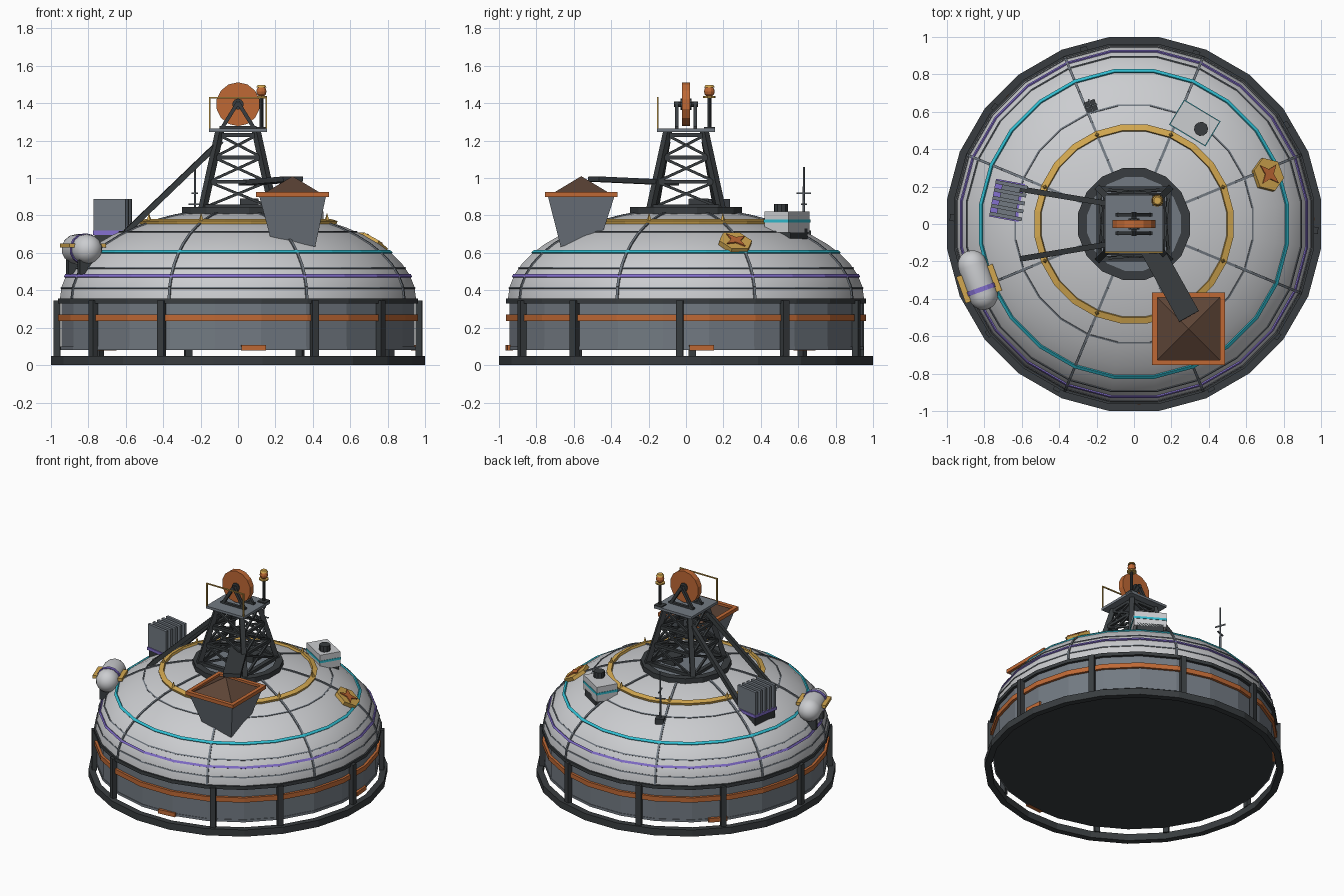
import bpy, bmesh
from math import sin, cos, pi, radians, sqrt, atan2
from mathutils import Matrix, Vector

old = bpy.data.objects.get("Cube")
if old:
    bpy.data.objects.remove(old, do_unlink=True)


def material(name, rgb):
    m = bpy.data.materials.new(name)
    m.use_nodes = True
    m.diffuse_color = (*rgb, 1)
    m.node_tree.nodes["Principled BSDF"].inputs["Base Color"].default_value = (*rgb, 1)
    return m


DARK = material("dark frame", (0.04, 0.046, 0.05))
STEEL = material("steel grey", (0.17, 0.195, 0.225))
WHITE = material("pale shell", (0.6, 0.61, 0.63))
ORANGE = material("burnt orange", (0.52, 0.14, 0.035))
YELLOW = material("warm yellow", (0.65, 0.39, 0.08))
CYAN = material("cyan", (0.03, 0.5, 0.62))
PURPLE = material("purple", (0.23, 0.16, 0.62))
BROWN = material("ore brown", (0.11, 0.058, 0.037))

I = Matrix.Identity(4)
SEG = 24
RIM, RISE, SPRING = 0.96, 0.48, 0.355   # dome radius, height and start


def finish(name, mat, bm, smooth=False):
    bmesh.ops.recalc_face_normals(bm, faces=bm.faces)
    me = bpy.data.meshes.new(name)
    bm.to_mesh(me)
    bm.free()
    ob = bpy.data.objects.new(name, me)
    bpy.context.collection.objects.link(ob)
    me.materials.append(mat)
    if smooth:
        bpy.ops.object.select_all(action='DESELECT')
        ob.select_set(True)
        bpy.context.view_layer.objects.active = ob
        bpy.ops.object.shade_smooth_by_angle(angle=radians(35))
    return ob


def box(bm, loc, size, m=I):
    mat = m @ Matrix.Translation(loc) @ Matrix.Diagonal((*size, 1))
    return bmesh.ops.create_cube(bm, size=1, matrix=mat)["verts"]


def beam(bm, a, b, w, h=None):
    a, b = Vector(a), Vector(b)
    m = Matrix.Translation((a + b) / 2) @ (b - a).to_track_quat('Z', 'Y').to_matrix().to_4x4()
    box(bm, (0, 0, 0), (w, h or w, (b - a).length), m)


def cone(bm, loc, r1, r2, depth, sides=12, m=I):
    bmesh.ops.create_cone(bm, cap_ends=True, segments=sides, radius1=r1, radius2=r2,
                          depth=depth, matrix=m @ Matrix.Translation(loc))


def lathe(name, mat, prof, closed=True, sides=SEG, m=I, smooth=False):
    bm = bmesh.new()
    rows = []
    for i in range(sides):
        a = 2 * pi * (i + 0.5) / sides
        rows.append([bm.verts.new(m @ Vector((r * cos(a), r * sin(a), z))) for r, z in prof])
    n = len(prof)
    for i in range(sides):
        p, q = rows[i], rows[(i + 1) % sides]
        for j in range(n if closed else n - 1):
            k = (j + 1) % n
            bm.faces.new((p[j], q[j], q[k], p[k]))
    bmesh.ops.remove_doubles(bm, verts=bm.verts, dist=1e-5)
    return finish(name, mat, bm, smooth)


def hoop(name, mat, r0, r1, z0, z1, sides=SEG):
    return lathe(name, mat, [(r0, z0), (r1, z0), (r1, z1), (r0, z1)], sides=sides)


def dome_z(r):
    return SPRING + RISE * sqrt(max(0, 1 - (r / RIM) ** 2))


def dome_band(name, mat, r, width, lift):
    """Raised hoop lying on the shell, square to its slope."""
    n = Vector((r / RIM ** 2, (dome_z(r) - SPRING) / RISE ** 2)).normalized()
    t = Vector((n.y, -n.x)) * width / 2
    c = Vector((r, dome_z(r)))
    lathe(name, mat, [tuple(c + s * t + d * n)
                      for s, d in ((-1, -0.02), (1, -0.02), (1, lift), (-1, lift))])


def radial(x, y, z):
    """Local frame: x points outward, y along the tangent."""
    return Matrix.Translation((x, y, z)) @ Matrix.Rotation(atan2(y, x), 4, 'Z')


def prism(bm, pts, z0, z1, m):
    lo, hi = [[bm.verts.new(m @ Vector((x, y, z))) for x, y in pts] for z in (z0, z1)]
    bm.faces.new(lo)
    bm.faces.new(hi)
    for i in range(len(pts)):
        k = (i + 1) % len(pts)
        bm.faces.new((lo[i], lo[k], hi[k], hi[i]))


# Base ring, drum wall and bands
hoop("base_ring", DARK, 0.965, 1.0086, 0, 0.05)
lathe("drum_wall", STEEL, [(0.952, 0.1), (0.952, 0.34), (0, 0.34)], closed=False)
lathe("drum_floor", DARK, [(0, 0.08), (0.948, 0.08), (0.948, 0.105)], closed=False)
hoop("drum_band", ORANGE, 0.94, 0.97, 0.235, 0.27)
hoop("drum_top_ring", DARK, 0.93, 0.972, 0.33, 0.355)
hoop("drum_foot_ring", STEEL, 0.93, 0.956, 0.082, 0.1)

# Wall posts and low hatches, angles counted from the front
bm = bmesh.new()
for deg in (25, 52, 88, 123, 160, 196, 230, 268, 307, 335):
    box(bm, (0.968, 0, 0.195), (0.035, 0.038, 0.3), Matrix.Rotation(radians(deg - 90), 4, 'Z'))
finish("wall_posts", DARK, bm)
bm = bmesh.new()
for deg in (5, 95, 228):
    box(bm, (0.948, 0, 0.093), (0.03, 0.13, 0.03), Matrix.Rotation(radians(deg - 90), 4, 'Z'))
finish("wall_hatches", ORANGE, bm)

# Dome shell with hoops
prof = [(RIM * cos(t), SPRING + RISE * sin(t)) for t in [i * pi / 24 for i in range(12)]]
lathe("dome_shell", WHITE, prof + [(0, SPRING + RISE)], closed=False, smooth=True)
dome_band("purple_hoop", PURPLE, 0.929, 0.016, 0.007)
dome_band("cyan_hoop", CYAN, 0.822, 0.02, 0.008)
dome_band("yellow_hoop", YELLOW, 0.515, 0.035, 0.016)
for i, r in enumerate((0.953, 0.902, 0.64)):
    dome_band(f"seam_hoop_{i + 1}", STEEL, r, 0.009, 0.003)

# Eight shell ribs and the small spikes on the yellow hoop
bm, spikes = bmesh.new(), bmesh.new()
for i in range(8):
    m = Matrix.Rotation(2 * pi * (i + 0.5) / 8, 4, 'Z')
    pts = [m @ Vector((r, 0, z)) for r, z in prof]
    for a, b in zip(pts, pts[1:]):
        beam(bm, a, b, 0.014, 0.014)
    cone(spikes, (0.515, 0, dome_z(0.515) + 0.03), 0.016, 0, 0.05, 4, m)
finish("shell_ribs", STEEL, bm)
finish("hoop_spikes", YELLOW, spikes)

# Tower footing
lathe("crown_plate", STEEL, [(0.28, 0.79), (0.28, 0.838), (0, 0.838)], closed=False, sides=16)
hoop("crown_ring", DARK, 0.255, 0.305, 0.79, 0.846, 16)

# Tower legs, girts and cross bracing
def leg(sx, sy, z):
    w = 0.19 - 0.09 * (z - 0.83) / 0.41
    return Vector((sx * w, sy * w, z))


corners = [(-1, -1), (1, -1), (1, 1), (-1, 1)]
levels = (0.84, 0.98, 1.11, 1.23)
bm = bmesh.new()
for i, c in enumerate(corners):
    d = corners[(i + 1) % 4]
    beam(bm, leg(*c, 0.83), leg(*c, 1.25), 0.034)
    for z0, z1 in zip(levels, levels[1:]):
        beam(bm, leg(*c, z0), leg(*d, z1), 0.014)
        beam(bm, leg(*d, z0), leg(*c, z1), 0.014)
        beam(bm, leg(*c, z1), leg(*d, z1), 0.02)
    beam(bm, leg(*c, 0.845), leg(*d, 0.845), 0.03)
for s in (-1, 1):
    beam(bm, (-0.09, s * 0.1, 1.2), (-0.6, s * 0.185, 0.71), 0.03)
box(bm, (0.06, 0.07, 0.865), (0.1, 0.1, 0.05))
finish("tower_frame", DARK, bm)
bm = bmesh.new()
box(bm, (0, 0, 1.255), (0.31, 0.31, 0.018))
finish("tower_deck", STEEL, bm)

# Winding wheel, its stand and the railing
turn = Matrix.Translation((0, 0, 1.395)) @ Matrix.Rotation(pi / 2, 4, 'X')
bm = bmesh.new()
cone(bm, (0, 0, 0), 0.117, 0.117, 0.042, 14, turn)
finish("winding_wheel", ORANGE, bm)
bm = bmesh.new()
cone(bm, (0, 0, 0), 0.03, 0.03, 0.06, 10, turn)
cone(bm, (0, 0, 0), 0.014, 0.014, 0.13, 8, turn)
for sy in (-0.05, 0.05):
    for sx in (-0.09, 0.09):
        beam(bm, (sx, sy, 1.26), (0, sy, 1.405), 0.02)
    box(bm, (0, sy, 1.27), (0.2, 0.02, 0.015))
finish("wheel_stand", DARK, bm)
bm = bmesh.new()
for x in (-0.15, 0.15):
    beam(bm, (x, -0.15, 1.26), (x, -0.15, 1.43), 0.008)
beam(bm, (-0.154, -0.15, 1.43), (0.154, -0.15, 1.43), 0.008)
finish("deck_railing", YELLOW, bm)

# Signal lamp
lamp = Matrix.Translation((0.125, 0.125, 0))
bm = bmesh.new()
box(bm, (0, 0, 1.262), (0.06, 0.06, 0.02), lamp)
cone(bm, (0, 0, 1.35), 0.01, 0.01, 0.17, 8, lamp)
finish("lamp_post", DARK, bm)
bm = bmesh.new()
cone(bm, (0, 0, 1.433), 0.033, 0.033, 0.01, 10, lamp)
cone(bm, (0, 0, 1.492), 0.028, 0.02, 0.014, 10, lamp)
finish("lamp_collars", YELLOW, bm)
bm = bmesh.new()
bmesh.ops.create_uvsphere(bm, u_segments=10, v_segments=6, radius=0.029,
                          matrix=lamp @ Matrix.Translation((0, 0, 1.463)))
finish("lamp_bulb", ORANGE, bm)

# Hopper with ore pile, and the conveyor feeding it
HX, HY = 0.292, -0.56
bm = bmesh.new()
for v in box(bm, (HX, HY, 0.8), (0.36, 0.36, 0.22)):
    if v.co.z < 0.8:
        v.co.x = HX + (v.co.x - HX) * 0.67
        v.co.y = HY + (v.co.y - HY) * 0.61
        v.co.z = 0.69 - 0.23 * (v.co.x - HX) + 0.27 * (v.co.y - HY)
finish("hopper_bin", STEEL, bm)
bm = bmesh.new()
for s in (-1, 1):
    box(bm, (HX + s * 0.181, HY, 0.913), (0.028, 0.39, 0.026))
    box(bm, (HX, HY + s * 0.181, 0.913), (0.334, 0.028, 0.026))
finish("hopper_rim", ORANGE, bm)
bm = bmesh.new()
cone(bm, (HX, HY, 0.96), 0.236, 0.0, 0.1, 4, Matrix.Translation((HX, HY, 0))
     @ Matrix.Rotation(pi / 4, 4, 'Z') @ Matrix.Translation((-HX, -HY, 0)))
finish("ore_pile", BROWN, bm)
bm = bmesh.new()
run = Matrix.Translation((0.175, -0.28, 0.985)) @ Matrix.Rotation(atan2(-0.43, 0.24), 4, 'Z')
box(bm, (0, 0, 0), (0.49, 0.12, 0.028), run @ Matrix.Rotation(-0.04, 4, 'Y'))
finish("conveyor", DARK, bm)

# Radiator
m = radial(-0.67, 0.125, 0)
bm = bmesh.new()
box(bm, (0, 0, 0.67), (0.16, 0.19, 0.07), m)
finish("radiator_base", DARK, bm)
bm = bmesh.new()
box(bm, (0, 0, 0.708), (0.175, 0.205, 0.022), m)
finish("radiator_stripe", PURPLE, bm)
bm = bmesh.new()
box(bm, (0, 0, 0.78), (0.1, 0.18, 0.13), m)
for i in range(5):
    box(bm, (0, -0.086 + i * 0.043, 0.803), (0.175, 0.02, 0.17), m)
finish("radiator_fins", STEEL, bm)

# Storage tank on its cradle
m = radial(-0.835, -0.3, 0.62)
lying = m @ Matrix.Rotation(pi / 2, 4, 'X')
R, H = 0.08, 0.085
cap = [(R * cos(t), H + R * sin(t)) for t in [i * pi / 10 for i in range(6)]]
lathe("tank", WHITE, [(r, -z) for r, z in reversed(cap)] + cap, False, 14, lying, True)
hoop_prof = [(0.07, -0.065), (R + 0.005, -0.065), (R + 0.005, -0.04), (0.07, -0.04)]
lathe("tank_band", PURPLE, hoop_prof, sides=14, m=lying)
bm = bmesh.new()
for s in (-1, 1):
    box(bm, (s * 0.088, 0.02, 0.02), (0.03, 0.15, 0.022), m)
finish("tank_side_rails", YELLOW, bm)
bm = bmesh.new()
for s in (-0.09, 0.09):
    box(bm, (0, s, -0.07), (0.1, 0.035, 0.13), m)
finish("tank_cradle", DARK, bm)

# Sensor hut
m = radial(0.325, 0.54, 0)
bm = bmesh.new()
box(bm, (0, 0, 0.765), (0.15, 0.22, 0.11), m)
finish("sensor_hut", WHITE, bm)
bm = bmesh.new()
box(bm, (0, 0, 0.77), (0.157, 0.227, 0.016), m)
finish("sensor_hut_stripe", CYAN, bm)
bm = bmesh.new()
box(bm, (0.01, 0, 0.7), (0.13, 0.18, 0.06), m)
cone(bm, (-0.01, -0.045, 0.84), 0.038, 0.038, 0.045, 10, m)
finish("sensor_hut_fittings", DARK, bm)

# Antenna
m = radial(-0.23, 0.63, 0)
bm = bmesh.new()
box(bm, (0, 0, 0.695), (0.06, 0.06, 0.05), m)
finish("antenna_foot", DARK, bm)
bm = bmesh.new()
cone(bm, (0, 0, 0.88), 0.008, 0.005, 0.36, 6, m)
box(bm, (0, 0, 0.92), (0.08, 0.008, 0.008), m)
box(bm, (0, 0, 0.86), (0.008, 0.07, 0.008), m)
finish("antenna_mast", STEEL, bm)

# Hexagonal badge with a four-point star
x, y = 0.712, 0.262
r = sqrt(x * x + y * y)
tilt = atan2(r / RIM ** 2, (dome_z(r) - SPRING) / RISE ** 2)
m = radial(x, y, dome_z(r)) @ Matrix.Rotation(tilt, 4, 'Y')
ring = lambda n, f, a0: [(f(i) * cos(a0 + 2 * pi * i / n), f(i) * sin(a0 + 2 * pi * i / n))
                         for i in range(n)]
bm = bmesh.new()
prism(bm, ring(6, lambda i: 0.093, pi / 2), -0.02, 0.02, m)
finish("badge_plate", YELLOW, bm)
bm = bmesh.new()
prism(bm, ring(8, lambda i: 0.026 if i % 2 else 0.07, radians(30)), 0.019, 0.027, m)
finish("badge_star", ORANGE, bm)
